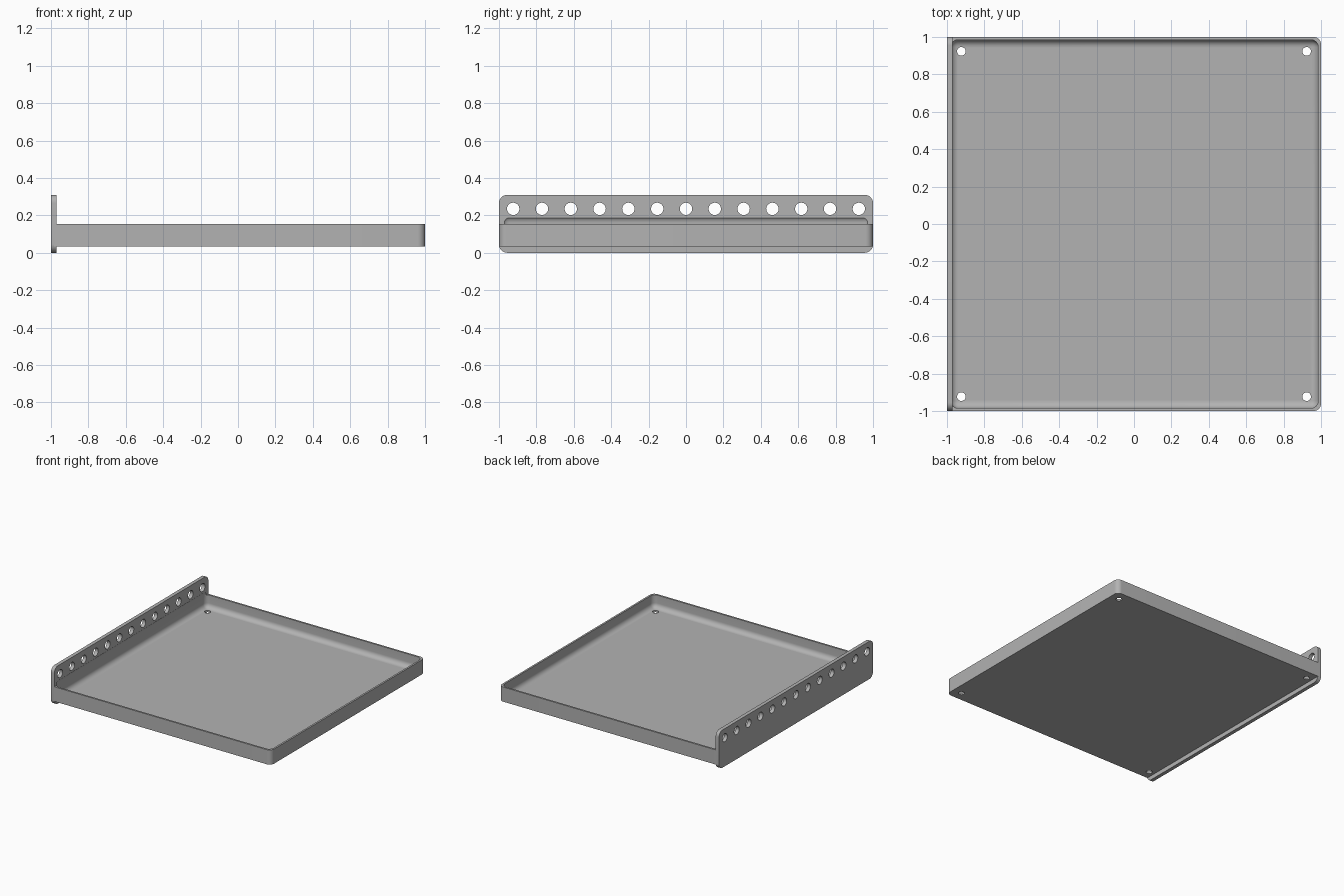
import bpy, bmesh, math

cube = bpy.data.objects.get("Cube")
if cube:
    bpy.data.objects.remove(cube, do_unlink=True)

grey = bpy.data.materials.new("plain_grey")
grey.use_nodes = True
colour = (0.45, 0.45, 0.45, 1)
grey.diffuse_color = colour
grey.node_tree.nodes["Principled BSDF"].inputs["Base Color"].default_value = colour


def box(name, low, high, radius=0, pick=None, segments=8):
    """Box between two corners, rounding the edges that pick accepts."""
    bm = bmesh.new()
    bmesh.ops.create_cube(bm, size=1)
    for v in bm.verts:
        v.co = [(a + b) / 2 + c * (b - a) for a, b, c in zip(low, high, v.co)]
    if radius:
        edges = [e for e in bm.edges if pick is None or pick(e)]
        bmesh.ops.bevel(bm, geom=edges, offset=radius, segments=segments,
                        profile=0.5, affect='EDGES')
    return finish(name, bm)


def finish(name, bm):
    bmesh.ops.recalc_face_normals(bm, faces=bm.faces)
    mesh = bpy.data.meshes.new(name)
    bm.to_mesh(mesh)
    bm.free()
    mesh.materials.append(grey)
    obj = bpy.data.objects.new(name, mesh)
    bpy.context.collection.objects.link(obj)
    return obj


def drill(name, place, radius, axis):
    bpy.ops.mesh.primitive_cylinder_add(
        vertices=32, radius=radius, depth=0.1, location=place,
        rotation=(0, math.pi / 2, 0) if axis == "x" else (0, 0, 0))
    obj = bpy.context.object
    obj.name = name
    obj.data.materials.append(grey)
    return obj


def combine(target, tool, operation):
    tool.hide_render = True
    mod = target.modifiers.new(operation.title(), 'BOOLEAN')
    mod.operation, mod.solver, mod.object = operation, 'EXACT', tool
    bpy.context.view_layer.objects.active = target
    bpy.ops.object.modifier_apply(modifier=mod.name)
    bpy.data.objects.remove(tool, do_unlink=True)


def along(edge, axis):
    a, b = (v.co for v in edge.verts)
    return abs(a[axis] - b[axis]) > 0.01


# Tray block, rounded on the two corners away from the mounting plate
tray = box("tray", (-0.985, -1, 0.035), (1, 1, 0.155), 0.04,
           lambda e: along(e, 2) and e.verts[0].co.x > 0)

# Upright mounting plate with rounded corners
plate = box("mounting_plate", (-1, -1, 0), (-0.97, 1, 0.31), 0.045,
            lambda e: along(e, 0))
combine(tray, plate, 'UNION')

# Hollow with filleted edges, which also undercuts the plate a little
hollow = box("hollow_cutter", (-0.98, -0.985, 0.05), (0.985, 0.985, 0.2), 0.04)
combine(tray, hollow, 'DIFFERENCE')

# Row of holes along the plate
for i in range(13):
    y = -0.924 + i * 0.154
    combine(tray, drill("plate_hole", (-0.985, y, 0.235), 0.033, "x"), 'DIFFERENCE')

# Screw holes in the floor corners
for x in (-0.923, 0.923):
    for y in (-0.923, 0.923):
        combine(tray, drill("floor_hole", (x, y, 0.04), 0.023, "z"), 'DIFFERENCE')

bpy.ops.object.select_all(action='DESELECT')
tray.select_set(True)
bpy.context.view_layer.objects.active = tray
bpy.ops.object.shade_smooth_by_angle(angle=math.radians(30))
